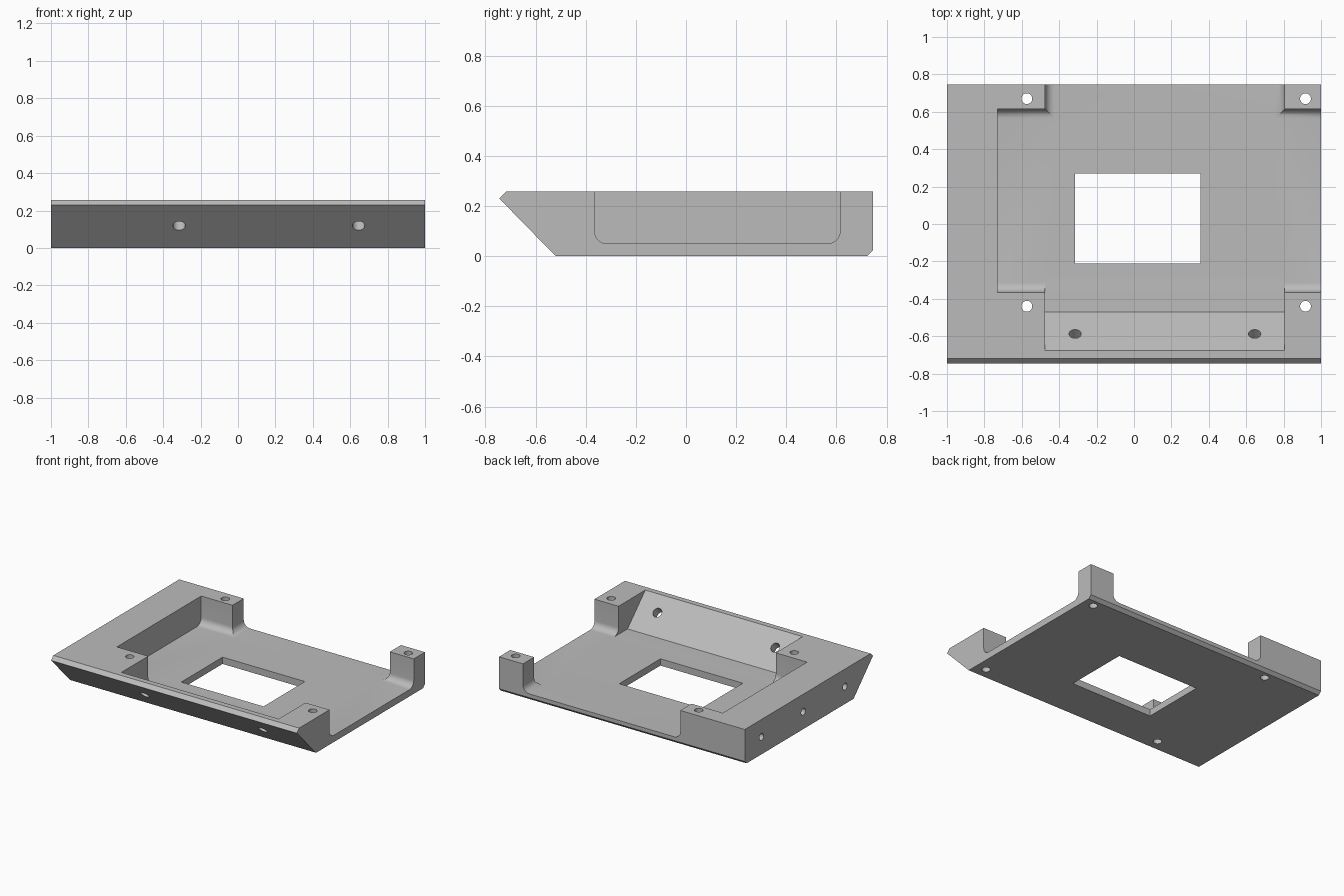
import bpy
import bmesh
from math import pi, sin, cos
from mathutils import Matrix, Vector

cube = bpy.data.objects.get("Cube")
if cube:
    bpy.data.objects.remove(cube, do_unlink=True)

TOP, FLOOR, FILLET = 0.257, 0.05, 0.05
ABOVE = 0.4
POCKET_FRONT, POCKET_BACK, POCKET_LEFT = -0.365, 0.615, -0.73
BAY_LEFT, BAY_RIGHT = -0.475, 0.805

grey = bpy.data.materials.new("plain grey")
grey.use_nodes = True
colour = (0.5, 0.5, 0.5, 1)
grey.diffuse_color = colour
grey.node_tree.nodes["Principled BSDF"].inputs["Base Color"].default_value = colour


def finish(bm, name):
    bmesh.ops.recalc_face_normals(bm, faces=bm.faces)
    mesh = bpy.data.meshes.new(name)
    bm.to_mesh(mesh)
    bm.free()
    mesh.materials.append(grey)
    obj = bpy.data.objects.new(name, mesh)
    bpy.context.collection.objects.link(obj)
    return obj


def prism(name, axis, profile, start, end):
    """Extrude a (side, z) profile along x or y."""
    def place(p, t):
        return (t, p[0], p[1]) if axis == "x" else (p[0], t, p[1])
    bm = bmesh.new()
    face = bm.faces.new([bm.verts.new(place(p, start)) for p in profile])
    grown = bmesh.ops.extrude_face_region(bm, geom=[face])["geom"]
    verts = [v for v in grown if isinstance(v, bmesh.types.BMVert)]
    bmesh.ops.translate(bm, verts=verts, vec=Vector(place((0, 0), end - start)))
    return finish(bm, name)


def channel(low, high):
    """Open-topped channel profile with rounded floor corners."""
    steps = [i / 8 * pi / 2 for i in range(9)]
    left = [(low + FILLET * (1 - cos(a)), FLOOR + FILLET * (1 - sin(a))) for a in steps]
    right = [(high - FILLET * (1 - cos(a)), FLOOR + FILLET * (1 - sin(a))) for a in reversed(steps)]
    return [(low, ABOVE)] + left + right + [(high, ABOVE)]


def drill(name, centre, direction, radius, length):
    rot = Vector(direction).to_track_quat("Z", "Y").to_matrix().to_4x4()
    bm = bmesh.new()
    bmesh.ops.create_cone(bm, cap_ends=True, segments=32, radius1=radius, radius2=radius,
                          depth=length, matrix=Matrix.Translation(centre) @ rot)
    return finish(bm, name)


# Solid body with slanted front and chamfered edges
tray = prism("tray", "x", [(-0.745, 0.23), (-0.718, TOP), (0.745, TOP),
                           (0.745, 0.022), (0.723, 0), (-0.52, 0)], -1, 1)

# Pocket open to the left side, bay open to the back, slanted recess at the front
cutters = [
    prism("pocket_cutter", "x", channel(POCKET_FRONT, POCKET_BACK), POCKET_LEFT, 1.2),
    prism("back_bay_cutter", "y", channel(BAY_LEFT, BAY_RIGHT), 0.3, 1),
    prism("front_recess_cutter", "x", [(-0.47, FLOOR), (-0.82, ABOVE), (-0.28, ABOVE),
                                       (-0.28, FLOOR)], BAY_LEFT, BAY_RIGHT),
    prism("window_cutter", "x", [(-0.21, -0.1), (0.27, -0.1), (0.27, 0.2), (-0.21, 0.2)],
          -0.315, 0.355),
]

# Vertical screw holes through the four posts
for x in (-0.573, 0.917):
    for y in (-0.44, 0.67):
        cutters.append(drill("post_hole_cutter", (x, y, 0.13), (0, 0, 1), 0.029, 0.6))

# Holes square to the slanted front wall
for x in (-0.315, 0.645):
    cutters.append(drill("front_hole_cutter", (x, -0.613, 0.142), (0, 1, 1), 0.033, 0.25))

# Blind holes in the right side
for y in (-0.42, 0.065, 0.55):
    cutters.append(drill("side_hole_cutter", (-1, y, 0.128), (1, 0, 0), 0.025, 0.3))

bpy.context.view_layer.objects.active = tray
for cutter in cutters:
    cutter.hide_render = True
    mod = tray.modifiers.new(cutter.name, "BOOLEAN")
    mod.operation = "DIFFERENCE"
    mod.solver = "EXACT"
    mod.object = cutter
    bpy.ops.object.modifier_apply(modifier=mod.name)
    bpy.data.objects.remove(cutter, do_unlink=True)

# Smooth the fillets and bores, keep the edges sharp
bpy.ops.object.select_all(action="DESELECT")
tray.select_set(True)
bpy.ops.object.shade_smooth_by_angle(angle=pi / 6)
